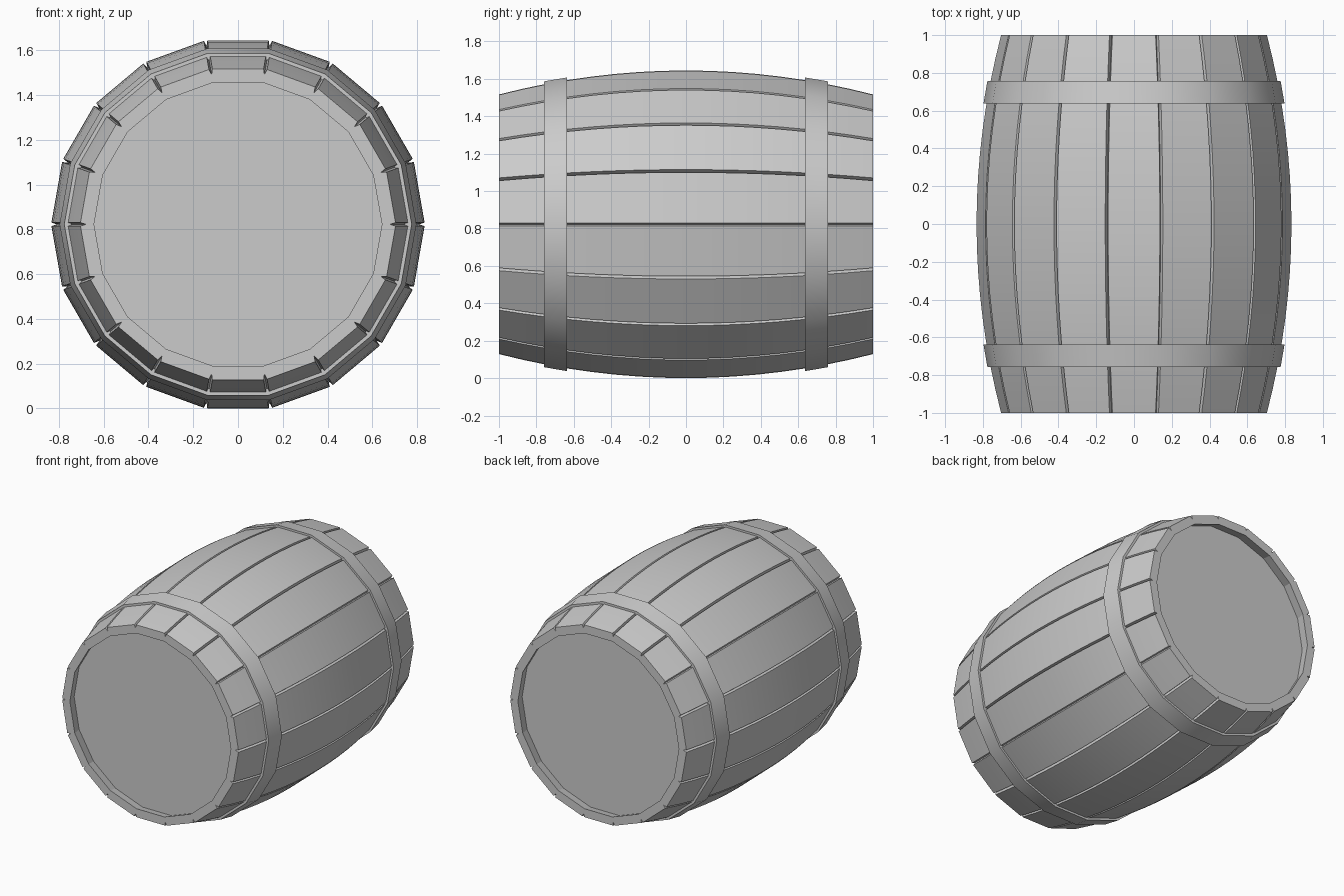
import bpy, bmesh
from math import sin, cos, radians
from mathutils import Vector

if "Cube" in bpy.data.objects:
    bpy.data.objects.remove(bpy.data.objects["Cube"])

N = 18                 # staves
CZ = 0.8225            # barrel axis height
GAP, DEPTH = 0.008, 0.026
WALL, HEAD_Y = 0.062, 0.925


def radius(y):
    """Corner radius of the bulging barrel at position y."""
    return 0.835 - 0.13 * y * y


def corner(i, r, y):
    a = radians(10 + 360 / N * i)
    return Vector((r * sin(a), y, CZ + r * cos(a)))


def plain_ring(r, y):
    return [corner(i, r, y) for i in range(N)]


def stave_ring(r, y, depth):
    """Polygon whose corners are cut by narrow V grooves."""
    pts = []
    for i in range(N):
        c = corner(i, r, y)
        before = (corner(i - 1, r, y) - c).normalized()
        after = (corner(i + 1, r, y) - c).normalized()
        pts += [c + before * GAP, corner(i, r - depth, y), c + after * GAP]
    return pts


def loft(name, rings, closed=False, caps=False, angle=30):
    bm = bmesh.new()
    loops = [[bm.verts.new(p) for p in ring] for ring in rings]
    n = len(loops[0])
    pairs = list(zip(loops, loops[1:]))
    if closed:
        pairs.append((loops[-1], loops[0]))
    for a, b in pairs:
        for i in range(n):
            j = (i + 1) % n
            bm.faces.new((a[i], a[j], b[j], b[i]))
    if caps:
        bm.faces.new(loops[0])
        bm.faces.new(loops[-1])
    bmesh.ops.recalc_face_normals(bm, faces=bm.faces)
    me = bpy.data.meshes.new(name)
    bm.to_mesh(me)
    bm.free()
    ob = bpy.data.objects.new(name, me)
    bpy.context.collection.objects.link(ob)
    bpy.ops.object.select_all(action='DESELECT')
    ob.select_set(True)
    bpy.context.view_layer.objects.active = ob
    bpy.ops.object.shade_smooth_by_angle(angle=radians(angle))
    return ob


# Staves: grooved outer shell, then back along the inside
SEG = 16
ys = [-1 + 2 * k / SEG for k in range(SEG + 1)]
outer = [stave_ring(radius(y), y, DEPTH) for y in ys]
inner = [stave_ring(radius(y) - WALL, y, 0) for y in reversed(ys)]
loft("staves", outer + inner, closed=True, angle=15)

for side, s in (("front", -1), ("back", 1)):
    # Recessed round head
    r = radius(HEAD_Y) - WALL + 0.01
    loft(side + "_head", [plain_ring(r, s * HEAD_Y), plain_ring(r, s * (HEAD_Y - 0.04))], caps=True)
    # Tapered metal hoop
    y0, y1 = 0.637, 0.758
    loft(side + "_hoop", [plain_ring(0.797, s * y0), plain_ring(0.776, s * y1),
                          plain_ring(0.745, s * y1), plain_ring(0.766, s * y0)], closed=True)
